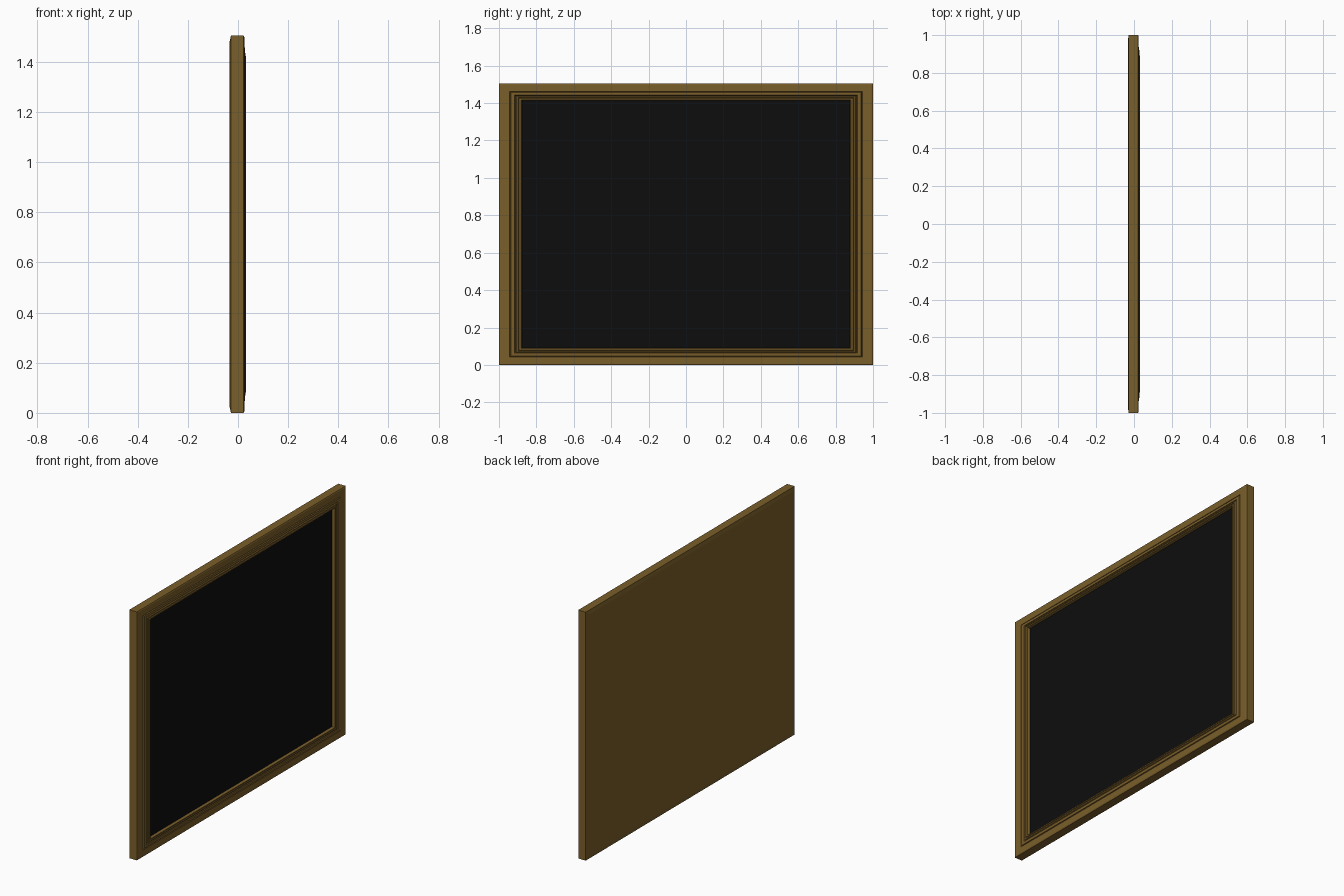
import bpy, bmesh

cube = bpy.data.objects.get("Cube")
if cube:
    bpy.data.objects.remove(cube, do_unlink=True)

HALF_W, HEIGHT = 1.0, 1.505
Z_RATIO = 0.75  # mouldings are narrower along the top and bottom


def material(name, rgb):
    m = bpy.data.materials.new(name)
    m.use_nodes = True
    m.diffuse_color = (*rgb, 1)
    bsdf = m.node_tree.nodes["Principled BSDF"]
    bsdf.inputs["Base Color"].default_value = (*rgb, 1)
    bsdf.inputs["Roughness"].default_value = 0.7
    return m


def ring(bm, inset, x):
    """Rectangle of vertices, inset from the outer edge, at depth x."""
    y, z = HALF_W - inset, inset * Z_RATIO
    corners = [(-y, z), (y, z), (y, HEIGHT - z), (-y, HEIGHT - z)]
    return [bm.verts.new((x, cy, cz)) for cy, cz in corners]


def rect_solid(name, profile, mat):
    """Sweep an (inset, x) profile round the rectangle and cap both ends."""
    bm = bmesh.new()
    rings = [ring(bm, *p) for p in profile]
    for a, b in zip(rings, rings[1:]):
        for i in range(4):
            j = (i + 1) % 4
            bm.faces.new((a[i], a[j], b[j], b[i]))
    bm.faces.new(rings[0][::-1])
    bm.faces.new(rings[-1])
    bmesh.ops.recalc_face_normals(bm, faces=bm.faces)
    mesh = bpy.data.meshes.new(name)
    bm.to_mesh(mesh)
    bm.free()
    mesh.materials.append(mat)
    obj = bpy.data.objects.new(name, mesh)
    bpy.context.collection.objects.link(obj)
    return obj


wood = material("aged brown wood", (0.195, 0.112, 0.023))
black = material("black canvas", (0.004, 0.004, 0.004))

# Frame: flat back, chamfered edge, stepped mouldings and recessed opening
rect_solid("frame", [
    (0.03, -0.033), (0.0, -0.028), (0.0, 0.022), (0.008, 0.025),
    (0.057, 0.025), (0.06, 0.019), (0.064, 0.027),
    (0.084, 0.028), (0.088, 0.021), (0.093, 0.029),
    (0.101, 0.03), (0.104, 0.024), (0.108, 0.031),
    (0.117, 0.031), (0.122, 0.014),
], wood)

# Canvas: thin panel set into the opening
rect_solid("canvas", [(0.122, 0.012), (0.122, 0.016)], black)
